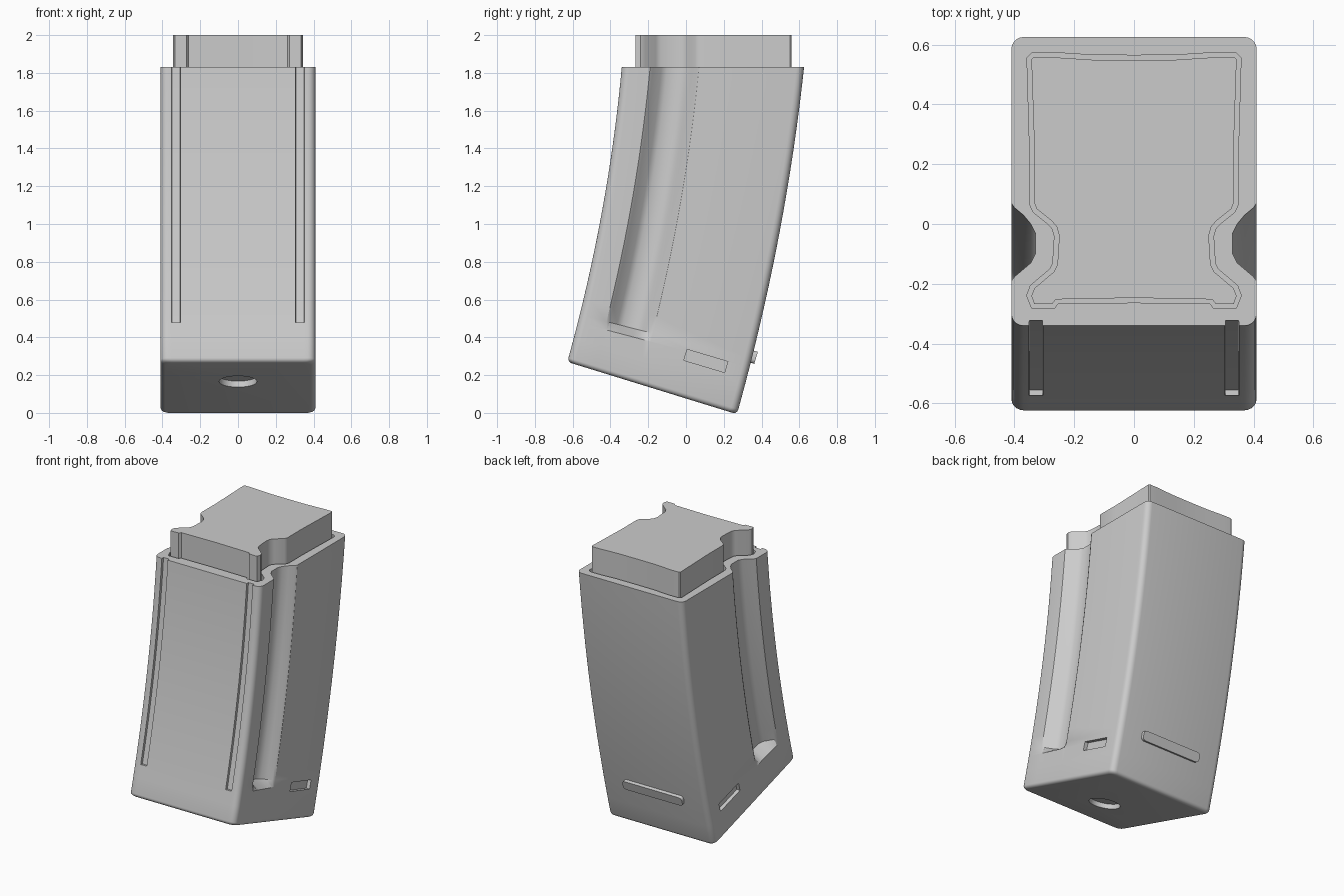
import bpy, bmesh, math
from mathutils import Vector

cube = bpy.data.objects.get("Cube")
if cube:
    bpy.data.objects.remove(cube, do_unlink=True)

grey = bpy.data.materials.new("plain_grey")
grey.use_nodes = True
COLOUR = (0.6, 0.6, 0.6, 1)
grey.diffuse_color = COLOUR
grey.node_tree.nodes["Principled BSDF"].inputs["Base Color"].default_value = COLOUR

TILT = -0.29   # slope of the base
TOP = 1.83     # height of the rim


def finish(name, bm):
    """Turn a bmesh into a grey object."""
    bmesh.ops.recalc_face_normals(bm, faces=bm.faces)
    mesh = bpy.data.meshes.new(name)
    bm.to_mesh(mesh)
    bm.free()
    mesh.materials.append(grey)
    obj = bpy.data.objects.new(name, mesh)
    bpy.context.collection.objects.link(obj)
    return obj


def loft(name, rings):
    """Closed solid through rings of equal point count."""
    bm = bmesh.new()
    rows = [[bm.verts.new(p) for p in ring] for ring in rings]
    n = len(rows[0])
    for a, b in zip(rows, rows[1:]):
        for i in range(n):
            j = (i + 1) % n
            bm.faces.new((a[i], a[j], b[j], b[i]))
    bm.faces.new(rows[0])
    bm.faces.new(rows[-1])
    return finish(name, bm)


def mirrored(half):
    """Close a half outline running from front centre to back centre."""
    return half + [(-x, y) for x, y in reversed(half) if x > 0]


def box(name, centre, size, bevel=0):
    """Box tilted with the base, optionally rounded as seen from behind."""
    bm = bmesh.new()
    bmesh.ops.create_cube(bm, size=1)
    bmesh.ops.scale(bm, vec=size, verts=bm.verts)
    if bevel:
        edges = [e for e in bm.edges
                 if abs((e.verts[0].co - e.verts[1].co).normalized().y) > 0.9]
        bmesh.ops.bevel(bm, geom=edges, offset=bevel, segments=4,
                        profile=0.5, affect='EDGES')
    obj = finish(name, bm)
    obj.location = centre
    obj.rotation_euler.x = TILT
    return obj


def cut(target, cutter):
    mod = target.modifiers.new("cut", 'BOOLEAN')
    mod.operation = 'DIFFERENCE'
    mod.solver = 'EXACT'
    mod.object = cutter
    cutter.hide_render = True
    bpy.context.view_layer.objects.active = target
    bpy.ops.object.modifier_apply(modifier=mod.name)
    bpy.data.objects.remove(cutter, do_unlink=True)


def smooth(obj):
    bpy.ops.object.select_all(action='DESELECT')
    obj.select_set(True)
    bpy.context.view_layer.objects.active = obj
    bpy.ops.object.shade_smooth_by_angle(angle=math.radians(30))


# Curved body: outline with side channels and front slots, swept downwards
WIDTH, DEPTH, R = 0.41, 0.965, 0.04
CHANNEL = [(0.15, 0), (0.165, 0.012), (0.21, 0.065), (0.24, 0.08), (0.31, 0.08),
           (0.34, 0.065), (0.37, 0.04), (0.395, 0.01), (0.41, 0)]


def corner(cy, start):
    return [(WIDTH - R + R * math.cos(a), cy + R * math.sin(a))
            for a in (start + k * math.pi / 10 for k in range(6))]


def ring(t, channel, slot, inset):
    half = [(0, 0), (0.305, 0), (0.306, 0.018 * slot), (0.35, 0.018 * slot), (0.351, 0)]
    half += corner(R, -math.pi / 2)
    half += [(WIDTH - d * channel, v) for v, d in CHANNEL]
    half += corner(DEPTH - R, 0) + [(0, DEPTH)]
    d = TOP * t
    front = Vector((0, -0.34 - 0.092 * d * 0.85 - 0.06 * (d * 0.85) ** 2, TOP - 1.56 * t))
    back = Vector((0, 0.625 - 0.108 * d - 0.047 * d * d, TOP - 1.837 * t))
    out = []
    for x, v in mirrored(half):
        f = v / DEPTH
        f = inset / DEPTH + f * (1 - 2 * inset / DEPTH)
        p = front.lerp(back, f)
        out.append((x * (1 - inset / WIDTH), p.y, p.z))
    return out


rings = [ring(0.84 * k / 16, 1, 1, 0) for k in range(17)]
rings += [ring(0.8645, 0.06, 1, 0), ring(0.866, 0, 0, 0), ring(0.92, 0, 0, 0)]
for k in range(6):
    a = k * math.pi / 10
    rings.append(ring(0.986 + 0.014 * math.sin(a), 0, 0, 0.025 * (1 - math.cos(a))))
body = loft("curved_body", rings)

# Top insert and the narrow gap around it
insert_half = [(0, -0.247), (0.262, -0.252), (0.272, -0.266), (0.333, -0.268),
               (0.343, -0.24), (0.333, -0.215), (0.268, -0.16), (0.256, -0.135),
               (0.25, -0.04), (0.258, -0.01), (0.275, 0.01), (0.325, 0.05),
               (0.333, 0.07), (0.332, 0.22), (0.343, 0.55), (0.335, 0.558),
               (0.28, 0.558), (0.14, 0.549), (0, 0.548)]
outline = mirrored(insert_half)


def offset(points, dist):
    out = []
    for i, p in enumerate(points):
        p = Vector(p)
        a = (p - Vector(points[i - 1])).normalized()
        b = (Vector(points[(i + 1) % len(points)]) - p).normalized()
        n = Vector((a.y + b.y, -a.x - b.x)).normalized()
        out.append(p + n * dist)
    return out


def prism(name, points, z0, z1):
    return loft(name, [[(x, y, z) for x, y in points] for z in (z0, z1)])


cut(body, prism("gap_cutter", offset(outline, 0.016), TOP - 0.12, TOP + 0.1))
insert = prism("top_insert", outline, TOP - 0.13, 2)

# Recessed side windows
for side in (-1, 1):
    cut(body, box("window_cutter", (side * 0.42, 0.105, 0.275), (0.07, 0.225, 0.06)))

# Round recess in the base
bm = bmesh.new()
bmesh.ops.create_cone(bm, cap_ends=True, segments=48, radius1=0.1, radius2=0.1, depth=0.06)
hole = finish("base_hole_cutter", bm)
hole.location = (0, -0.29, 0.168)
hole.rotation_euler.x = TILT
cut(body, hole)

# Raised rib across the back
rib = box("back_rib", (0, 0.342, 0.3), (0.46, 0.06, 0.066), 0.022)

for part in (body, insert, rib):
    smooth(part)
